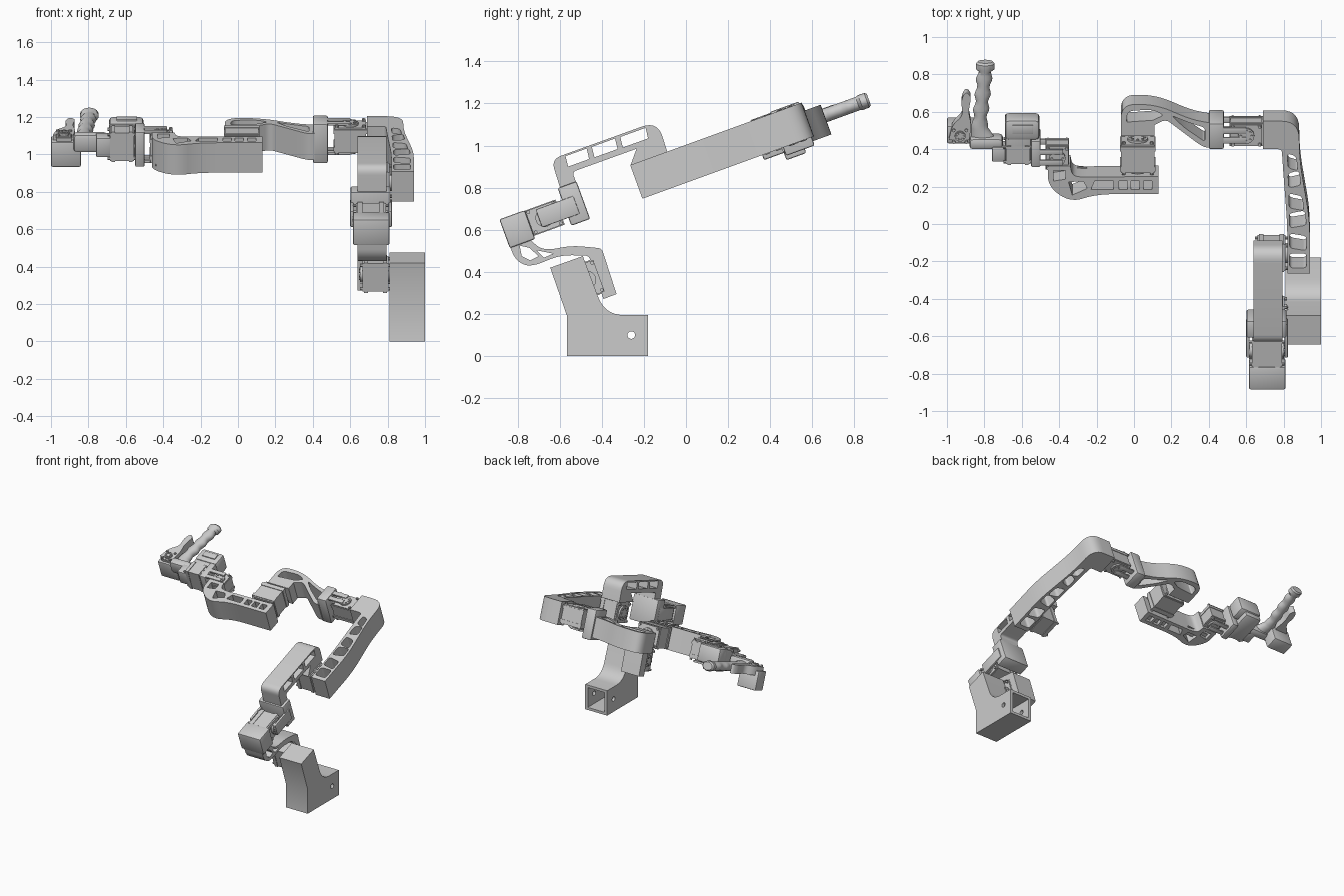
import bpy, bmesh, math
from mathutils import Matrix, Vector

if "Cube" in bpy.data.objects:
    bpy.data.objects.remove(bpy.data.objects["Cube"])

# Arm frame: (x, s, v) is the world frame tilted 20 degrees about x
ARM = Matrix.Translation((0, -.24, .826)) @ Matrix.Rotation(math.radians(20), 4, 'X')
YZX = Matrix(((0, 0, 1, 0), (1, 0, 0, 0), (0, 1, 0, 0), (0, 0, 0, 1)))


def add(name, bm, matrix):
    me = bpy.data.meshes.new(name)
    bm.transform(matrix)
    bmesh.ops.recalc_face_normals(bm, faces=bm.faces)
    bm.to_mesh(me)
    bm.free()
    ob = bpy.data.objects.new(name, me)
    bpy.context.collection.objects.link(ob)
    return ob


def rounded(pts):
    """Points (a, b[, cut]); corners with a cut become smooth arcs."""
    out = []
    for i, p in enumerate(pts):
        c = Vector(p[:2])
        if len(p) < 3:
            out.append(c)
            continue
        a, b = Vector(pts[i - 1][:2]) - c, Vector(pts[(i + 1) % len(pts)][:2]) - c
        p0 = c + a.normalized() * min(p[2], a.length * .49)
        p1 = c + b.normalized() * min(p[2], b.length * .49)
        for k in range(8):
            t = k / 7
            out.append(p0 * (1 - t) ** 2 + c * 2 * t * (1 - t) + p1 * t * t)
    return out


def prism(name, loops, lo, hi, matrix):
    """Extrude an outline with holes between lo and hi."""
    cu = bpy.data.curves.new(name, 'CURVE')
    cu.dimensions, cu.fill_mode, cu.extrude = '2D', 'BOTH', (hi - lo) / 2
    for loop in loops:
        pts = rounded(loop)
        sp = cu.splines.new('POLY')
        sp.points.add(len(pts) - 1)
        for q, p in zip(sp.points, pts):
            q.co = (p.x, p.y, 0, 1)
        sp.use_cyclic_u = True
    tmp = bpy.data.objects.new(name + "_curve", cu)
    bpy.context.collection.objects.link(tmp)
    me = bpy.data.meshes.new_from_object(tmp.evaluated_get(bpy.context.evaluated_depsgraph_get()))
    bpy.data.objects.remove(tmp)
    bm = bmesh.new()
    bm.from_mesh(me)
    bpy.data.meshes.remove(me)
    bmesh.ops.remove_doubles(bm, verts=bm.verts, dist=1e-5)
    return add(name, bm, matrix @ Matrix.Translation((0, 0, (lo + hi) / 2)))


def side(name, loops, x0, x1):
    return prism(name, loops, x0, x1, YZX)


def top(name, loops, v0, v1):
    """Loops are (x, y) as seen on the top face of an arm part."""
    conv = [[(p[0], (p[1] + .24 + .342 * v1) / .94, *p[2:]) for p in l] for l in loops]
    return prism(name, conv, v0, v1, ARM)


def cube(bm, c, size):
    bmesh.ops.create_cube(bm, size=1, matrix=Matrix.Translation(c) @ Matrix.Diagonal((*size, 1)))


def box(name, x0, x1, s0, s1, v0, v1, bevel=.008, matrix=ARM):
    bm = bmesh.new()
    cube(bm, ((x0 + x1) / 2, (s0 + s1) / 2, (v0 + v1) / 2), (x1 - x0, s1 - s0, v1 - v0))
    if bevel:
        bmesh.ops.bevel(bm, geom=bm.edges[:], offset=bevel, segments=2, profile=.5, affect='EDGES')
    return add(name, bm, matrix)


TURN = {0: Matrix.Rotation(math.pi / 2, 4, 'Y'), 1: Matrix.Rotation(math.pi / 2, 4, 'X'), 2: Matrix()}


def motor(name, c, size, axis):
    """Servo body, end plates, drive discs on both ends and screw heads."""
    bm = bmesh.new()
    cube(bm, c, size)
    i, j = [k for k in range(3) if k != axis]
    r = min(size[i], size[j]) * .36

    def disc(pos, rad, depth, n):
        bmesh.ops.create_cone(bm, cap_ends=True, segments=n, radius1=rad, radius2=rad, depth=depth,
                              matrix=Matrix.Translation(pos) @ TURN[axis])
    for sgn in (-1, 1):
        p = Vector(c)
        p[axis] += sgn * size[axis] * .36
        plate = Vector(size) * 1.06
        plate[axis] = size[axis] * .16
        cube(bm, p, plate)
        p = Vector(c)
        p[axis] += sgn * (size[axis] / 2 + .006)
        disc(p, r, .014, 24)
        for k in range(8):
            q, a = p.copy(), k * math.pi / 4
            q[i] += r * .68 * math.cos(a)
            q[j] += r * .68 * math.sin(a)
            q[axis] += sgn * .006
            disc(q, .007, .014, 8)
        for a in (-1, 1):
            for b in (-1, 1):
                q = p.copy()
                q[i] += a * size[i] * .42
                q[j] += b * size[j] * .42
                disc(q, .009, .016, 8)
    return add(name, bm, ARM)


def loft(name, rings, n=20):
    """Rings (x, s, v, rx, rv) stacked along s."""
    bm, prev = bmesh.new(), None
    for x, s, v, rx, rv in rings:
        ring = [bm.verts.new((x + rx * math.cos(2 * math.pi * k / n), s,
                              v + rv * math.sin(2 * math.pi * k / n))) for k in range(n)]
        if prev:
            for k in range(n):
                bm.faces.new((prev[k], prev[(k + 1) % n], ring[(k + 1) % n], ring[k]))
        else:
            bm.faces.new(ring)
        prev = ring
    bm.faces.new(prev)
    return add(name, bm, ARM)


def circle(y, z, r):
    return [(y + r * math.cos(k * math.pi / 10), z + r * math.sin(k * math.pi / 10)) for k in range(20)]


# Base with its open square socket
base = side("base", [[(-.565, 0), (-.18, 0), (-.18, .195), (-.385, .195, .09), (-.49, .475), (-.645, .42),
                      (-.565, .19)], circle(-.26, .1, .018)], .81, 1)
cutter = box("socket_cutter", .832, .978, -.53, -.1, .02, .175, 0, Matrix())
cutter.hide_render = True
cutter.hide_set(True)
cut = base.modifiers.new("socket", 'BOOLEAN')
cut.operation, cut.object, cut.solver = 'DIFFERENCE', cutter, 'EXACT'

# First link: motor, curved bracket and end box
motor("base_motor", (.735, -.375, -.358), (.14, .12, .16), 0)
side("first_link", [[(-.84, .53), (-.743, .555), (-.68, .5, .06), (-.54, .525, .05), (-.4, .512, .02),
                     (-.33, .295), (-.392, .271), (-.462, .478, .02), (-.6, .48, .06), (-.74, .42, .09),
                     (-.81, .455, .04)], [(-.79, .525), (-.745, .515), (-.7, .475), (-.74, .455), (-.78, .475)],
                    [(-.71, .503), (-.665, .494), (-.63, .487), (-.675, .467)]], .64, .795)
box("first_link_box", .615, .81, -.668, -.54, -.09, .055)
motor("shoulder_motor", (.71, -.464, -.011), (.16, .15, .12), 0)
for i, x in enumerate((.6, .805)):
    box(f"shoulder_fork_{i}", x, x + .018, -.49, -.3, -.05, .04, .004)

# Second link: U-shaped with slots
slots = [[(y, z - .025), (y + d, z + d * .36 - .025), (y + d - .012, z + d * .36 + .025), (y - .012, z + .025)]
         for y, z, d in ((-.56, .925, .1), (-.435, .969, .11), (-.3, 1.016, .12))]
side("second_link", [[(-.64, .935, .05), (-.135, 1.117, .08), (-.088, .967), (-.264, .905), (-.235, .985),
                      (-.54, .875, .02), (-.458, .652), (-.544, .624)]] + slots, .64, .795)
box("second_link_foot", .602, .815, -.357, -.262, -.09, .1)
motor("elbow_motor", (.735, .09, 0), (.15, .15, .15), 0)
box("elbow_motor_cap", .66, .79, .03, .16, .07, .1)

# Third link: long lattice beam with rounded end
lattice = []
for k in range(6):
    y0 = -.235 + k * .107
    y1, tilt = y0 + .078, .03 * (-1) ** k * (k > 0)
    edge = lambda y: (.832 - max(0, y) * .03, .922 - max(0, y) * .15)
    a, b = edge(y0), edge(y1)
    lattice.append([(a[0], y0, .02), (a[1], y0 + tilt * .5, .02), (b[1], y1 + tilt * .5, .02), (b[0], y1, .02)])
top("third_link", [[(.94, -.265), (.94, .02, .1), (.885, .34, .1), (.882, .55, .1), (.69, .55), (.69, .40),
                    (.79, .4, .02), (.8, .25, .1), (.82, 0, .1), (.82, -.265)]] + lattice, -.085, .085)
motor("forearm_motor", (.60, .785, 0), (.17, .12, .14), 2)

# Fourth link: end box, fork and hooked bracket
box("fourth_link_box", .4, .48, .715, .86, -.127, .095)
for i, v in enumerate((-.09, .076)):
    for j, s in enumerate((.745, .8)):
        box(f"forearm_fork_{i}_{j}", .47, .6, s, s + .035, v, v + .014, .003)
top("fourth_link", [[(-.07, .47), (-.07, .64, .08), (.12, .64, .12), (.3, .56, .1), (.41, .54), (.41, .41),
                     (.37, .41, .05), (.25, .5, .1), (.17, .56, .03), (.11, .53), (.11, .47)],
                    [(-.04, .545, .01), (-.035, .605, .04), (.1, .612, .04), (.16, .582, .02), (.1, .555)],
                    [(.2, .58, .02), (.27, .515, .03), (.38, .44, .02), (.38, .515, .02), (.3, .54, .03)]],
    -.105, .045)
motor("wrist_motor_a", (.02, .655, .005), (.18, .16, .15), 1)

# Fifth link: curved lattice beam with partial floor
rects = [[(x, .185), (x + .045, .185), (x + .045, .23), (x, .23)] for x in (-.08, -.015, .05)]
top("fifth_link", [[(.13, .16), (-.2, .16, .1), (-.34, .115, .1), (-.46, .2, .12), (-.46, .31), (-.34, .31),
                    (-.33, .26, .03), (-.28, .25, .03), (.13, .255)],
                   [(-.43, .23), (-.43, .285), (-.365, .285), (-.365, .24)],
                   [(-.35, .225), (-.27, .228), (-.25, .19), (-.33, .155)],
                   [(-.23, .185), (-.21, .23), (-.11, .23), (-.11, .185)]] + rects, -.085, .085)
box("fifth_link_floor", -.44, -.25, .49, .56, -.06, -.05, 0)
box("fifth_link_floor_end", -.09, .1, .475, .53, -.06, -.05, 0)

# Wrist: motor, fork and housing
motor("wrist_motor_b", (-.41, .655, 0), (.12, .13, .13), 2)
box("wrist_column", -.55, -.5, .61, .76, -.11, .09)
for i, v in enumerate((-.09, .074)):
    for j, s in enumerate((.62, .68)):
        box(f"wrist_fork_{i}_{j}", -.52, -.38, s, s + .03, v, v + .014, .003)
box("wrist_housing", -.69, -.55, .63, .86, -.085, .075, .015)
box("wrist_housing_lid", -.69, -.505, .76, .875, -.05, .085, .02)
box("wrist_housing_panel", -.65, -.54, .8, .85, .08, .092, .003)
motor("wrist_motor_c", (-.62, .675, 0), (.13, .1, .16), 0)
box("handle_mount", -.76, -.68, .625, .71, -.06, .05)

# Grip handle with finger bumps, trigger and its housing
box("trigger_housing", -1, -.84, .71, .81, -.147, -.005)
box("handle_base", -.88, -.7, .69, .755, -.06, .045, .02)
rings = [(-.8, .72, -.01, .075, .04), (-.815, .77, -.01, .055, .035), (-.825, .8, -.01, .045, .034)]
for k in range(17):
    t = k / 16
    w = .038 + .006 * math.cos(t * math.pi * 7)
    rings.append((-.825 + .028 * t, .82 + .3 * t, -.01, w, .033))
rings += [(-.795, 1.135, -.01, .05, .037), (-.795, 1.165, -.01, .05, .037), (-.795, 1.176, -.01, .04, .029)]
loft("grip_handle", rings)
top("trigger", [[(-.99, .45), (-.88, .45), (-.87, .53, .03), (-.885, .6, .03), (-.87, .68, .02), (-.9, .71, .03),
                 (-.925, .66, .03), (-.915, .58, .03), (-.97, .53, .03)]], -.04, .025)
motor("trigger_pivot", (-.93, .765, -.01), (.08, .08, .06), 2)

# Soft shading with sharp edges kept
for ob in bpy.context.scene.objects:
    ob.select_set(ob.type == 'MESH' and not ob.hide_render)
bpy.context.view_layer.objects.active = base
bpy.ops.object.shade_smooth_by_angle(angle=math.radians(30))
